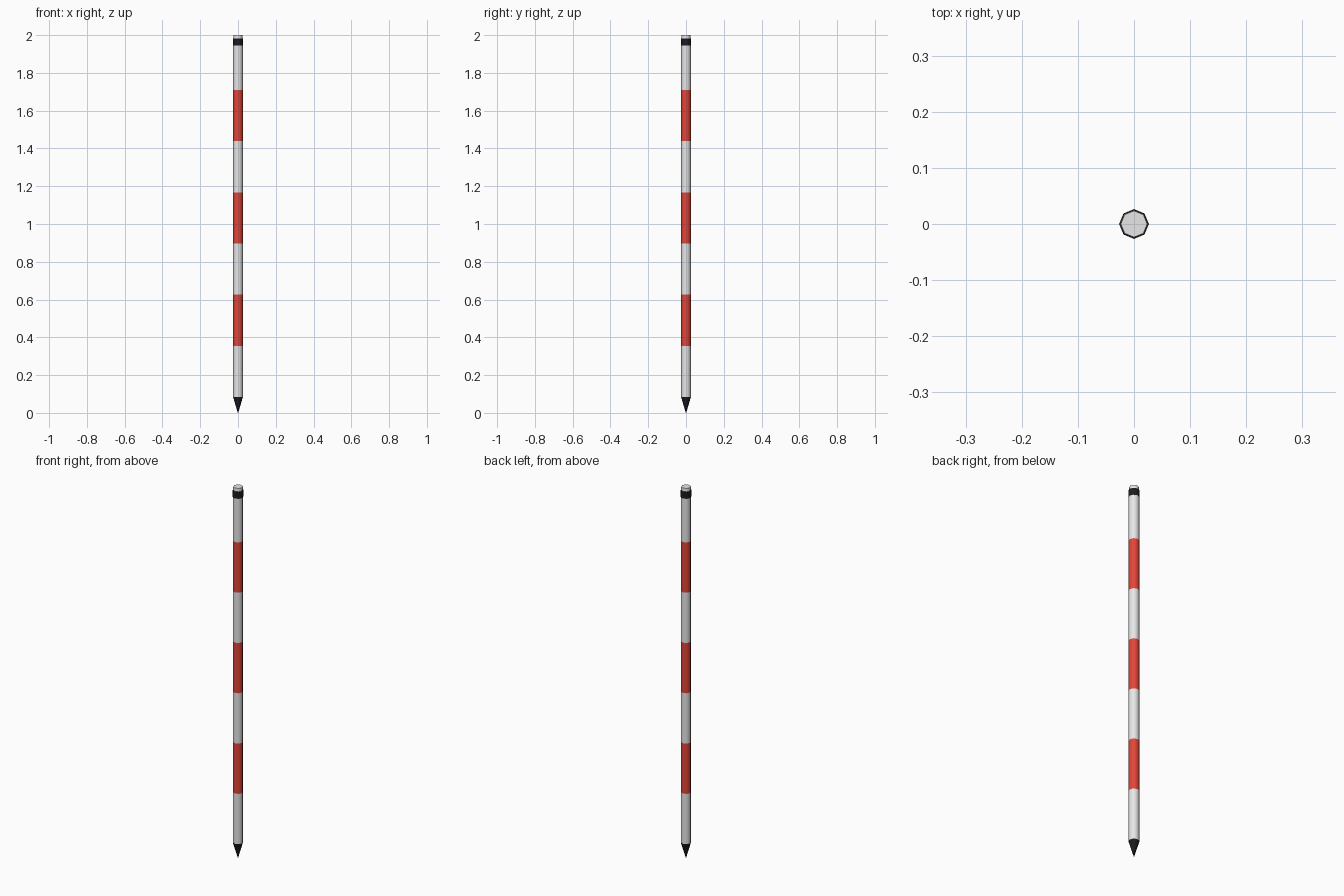
import bpy, math

if "Cube" in bpy.data.objects:
    bpy.data.objects.remove(bpy.data.objects["Cube"])


def material(name, rgb):
    m = bpy.data.materials.new(name)
    m.diffuse_color = (*rgb, 1)
    m.use_nodes = True
    m.node_tree.nodes["Principled BSDF"].inputs["Base Color"].default_value = m.diffuse_color
    return m


white = material("white paint", (0.80, 0.80, 0.80))
red = material("red paint", (0.76, 0.06, 0.04))
black = material("black metal", (0.012, 0.012, 0.012))


def section(name, r_low, r_high, z0, z1, mat):
    """Eight-sided tapered cylinder between two heights, smooth round the side."""
    bpy.ops.mesh.primitive_cone_add(vertices=8, radius1=r_low, radius2=r_high,
                                    depth=z1 - z0, location=(0, 0, (z0 + z1) / 2))
    ob = bpy.context.object
    ob.name = name
    ob.data.materials.append(mat)
    bpy.ops.object.shade_smooth_by_angle(angle=math.radians(50))
    return ob


POLE_BOTTOM, POLE_TOP, STRIPES, R = 0.084, 1.981, 7, 0.026
step = (POLE_TOP - POLE_BOTTOM) / STRIPES

# pointed ground spike
section("ground_spike", 0.001, R, 0, POLE_BOTTOM, black)

# alternating white and red pole stripes
for i in range(STRIPES):
    z = POLE_BOTTOM + i * step
    section(f"pole_stripe_{i + 1}", R, R, z, z + step, red if i % 2 else white)

# black collar and pale end cap
section("top_collar", 0.0265, 0.0265, 1.945, 1.982, black)
section("end_cap", 0.0245, 0.0235, 1.98, 2.0, white)
